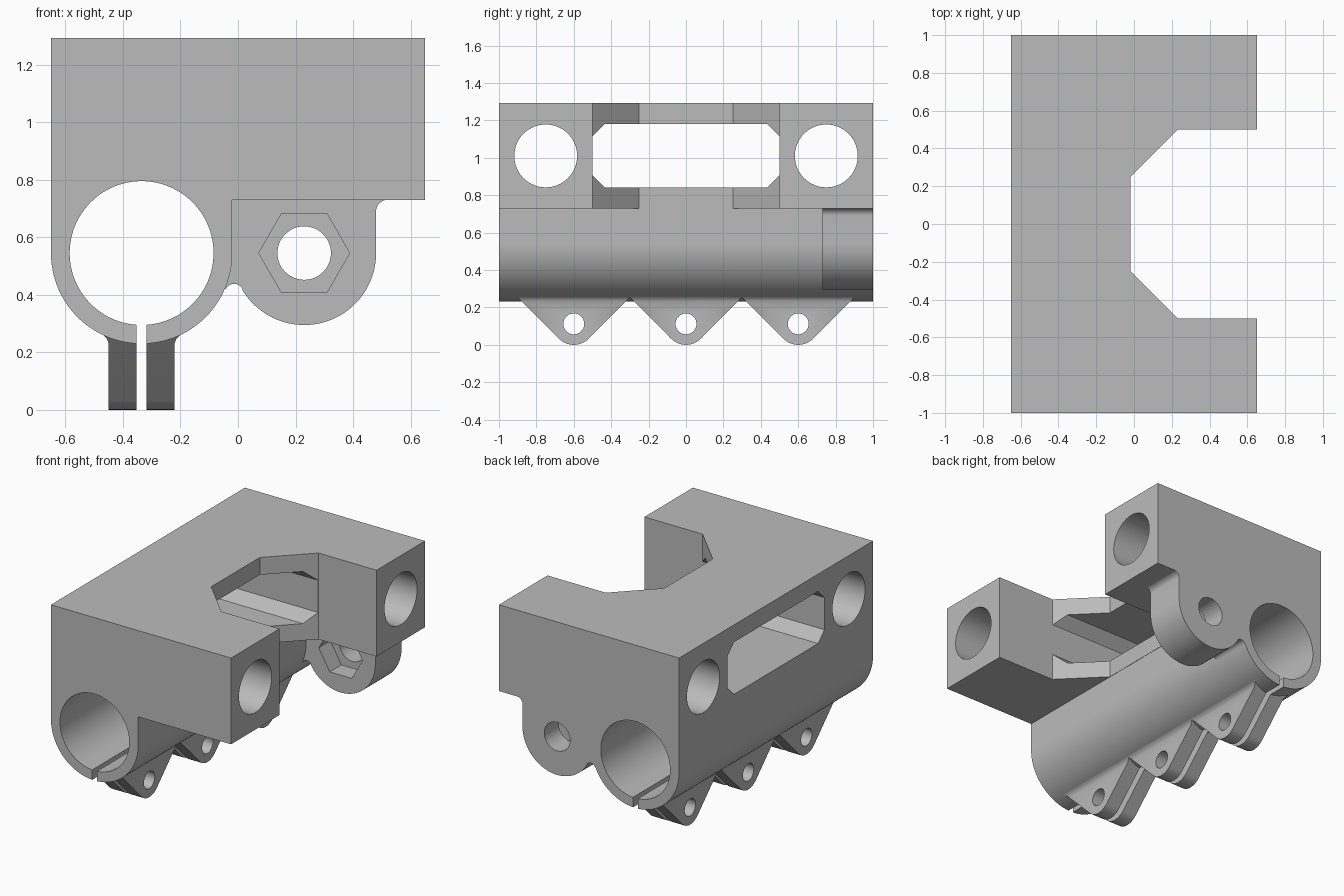
import bpy, bmesh, math
from mathutils import Vector

if "Cube" in bpy.data.objects:
    bpy.data.objects.remove(bpy.data.objects["Cube"], do_unlink=True)

grey = bpy.data.materials.new("plain grey")
grey.use_nodes = True
colour = (0.5, 0.5, 0.5, 1)
grey.diffuse_color = colour
grey.node_tree.nodes["Principled BSDF"].inputs["Base Color"].default_value = colour


def arc(cx, cy, r, start, end, n=32):
    angles = [math.radians(start + (end - start) * i / n) for i in range(n + 1)]
    return [(cx + r * math.cos(a), cy + r * math.sin(a)) for a in angles]


def circle(cx, cy, r, n=64):
    return arc(cx, cy, r, 0, 360, n)[:-1]


def prism(name, profile, axis, lo, hi):
    """Extrude a 2D profile along one axis."""
    place = {"x": lambda p, t: (t, p[0], p[1]),
             "y": lambda p, t: (p[0], t, p[1]),
             "z": lambda p, t: (p[0], p[1], t)}[axis]
    bm = bmesh.new()
    base = bm.faces.new([bm.verts.new(place(p, lo)) for p in profile])
    new = bmesh.ops.extrude_face_region(bm, geom=[base])["geom"]
    shift = Vector(place((0, 0), hi - lo))
    bmesh.ops.translate(bm, vec=shift, verts=[v for v in new if isinstance(v, bmesh.types.BMVert)])
    bmesh.ops.recalc_face_normals(bm, faces=bm.faces)
    mesh = bpy.data.meshes.new(name)
    bm.to_mesh(mesh)
    bm.free()
    mesh.materials.append(grey)
    obj = bpy.data.objects.new(name, mesh)
    bpy.context.collection.objects.link(obj)
    return obj


def combine(target, tool, operation):
    """Apply a boolean and discard the tool."""
    mod = target.modifiers.new("boolean", "BOOLEAN")
    mod.operation, mod.object, mod.solver = operation, tool, "EXACT"
    bpy.context.view_layer.update()
    graph = bpy.context.evaluated_depsgraph_get()
    mesh = bpy.data.meshes.new_from_object(target.evaluated_get(graph))
    target.modifiers.clear()
    target.data = mesh
    bpy.data.objects.remove(tool, do_unlink=True)


tube_x, lug_x, axle_z = -0.335, 0.23, 0.545
under, top = 0.73, 1.293

# Carriage block with the round bearing housing below it
body = prism("carriage_body",
             [(-0.65, top)] + arc(tube_x, axle_z, 0.315, 180, 360, 64)
             + [(-0.02, under), (0.65, under), (0.65, top)], "y", -1, 1)

# Nut lug at the back, with fillets to the block and the housing
lug_profile = ([(-0.05, 0.76), (0.52, 0.76)]
               + arc(0.52, 0.69, 0.04, 90, 180, 10)
               + arc(lug_x, axle_z, 0.25, 0, -150, 48)
               + arc(-0.013, 0.405, 0.033, 30, 156, 14)
               + [(-0.055, 0.46)])
combine(body, prism("nut_lug", lug_profile, "y", 0.73, 1), "UNION")

# Clamp ears: triangles with rounded tips, slightly flared into the housing
half = [(0.115, 0), (0.115, 0.232), (0.121, 0.247), (0.135, 0.262), (0.135, 0.285)]
flare = [(tube_x + x, z) for x, z in half] + [(tube_x - x, z) for x, z in reversed(half)]
for y in (-0.6, 0, 0.6):
    tip = arc(y, 0.112, 0.112, 225, 315, 16)
    side = 0.079 + 0.3 - 0.033
    ear = prism("clamp_ear", [(y - side, 0.3)] + tip + [(y + side, 0.3)], "x", -0.6, 0)
    combine(ear, prism("ear_section", flare, "y", y - 0.5, y + 0.5), "INTERSECT")
    combine(body, ear, "UNION")

# Notch, window, bores, slit and nut pocket
notch = [(-0.018, -0.25), (0.23, -0.5), (0.8, -0.5), (0.8, 0.5), (0.23, 0.5), (-0.018, 0.25)]
w, c, low, high = 0.499, 0.065, 0.84, 1.18
window = [(-w, low + c), (c - w, low), (w - c, low), (w, low + c),
          (w, high - c), (w - c, high), (c - w, high), (-w, high - c)]
slit = [(-0.352, -0.1), (-0.318, -0.1), (-0.318, 0.4), (-0.352, 0.4)]
cuts = [
    ("belt_notch", notch, "z", 0.7, 1.5),
    ("side_window", window, "x", -0.8, 0.3),
    ("bearing_bore", circle(tube_x, axle_z, 0.25, 96), "y", -1.2, 1.2),
    ("clamp_slit", slit, "y", -1.2, 1.2),
    ("screw_hole", circle(lug_x, axle_z, 0.093, 48), "y", 0.6, 1.2),
    ("nut_pocket", circle(lug_x, axle_z, 0.158, 6), "y", 0.6, 0.85),
]
cuts += [("rod_hole", circle(y, 1.01, 0.168), "x", -0.8, 0.8) for y in (-0.75, 0.75)]
cuts += [("ear_hole", circle(y, 0.112, 0.056, 32), "x", -0.6, 0) for y in (-0.6, 0, 0.6)]
for cut in cuts:
    combine(body, prism(*cut), "DIFFERENCE")

# Smooth the curved walls and keep the machined edges sharp
bpy.ops.object.select_all(action="DESELECT")
body.select_set(True)
bpy.context.view_layer.objects.active = body
bpy.ops.object.shade_smooth_by_angle(angle=math.radians(30))
